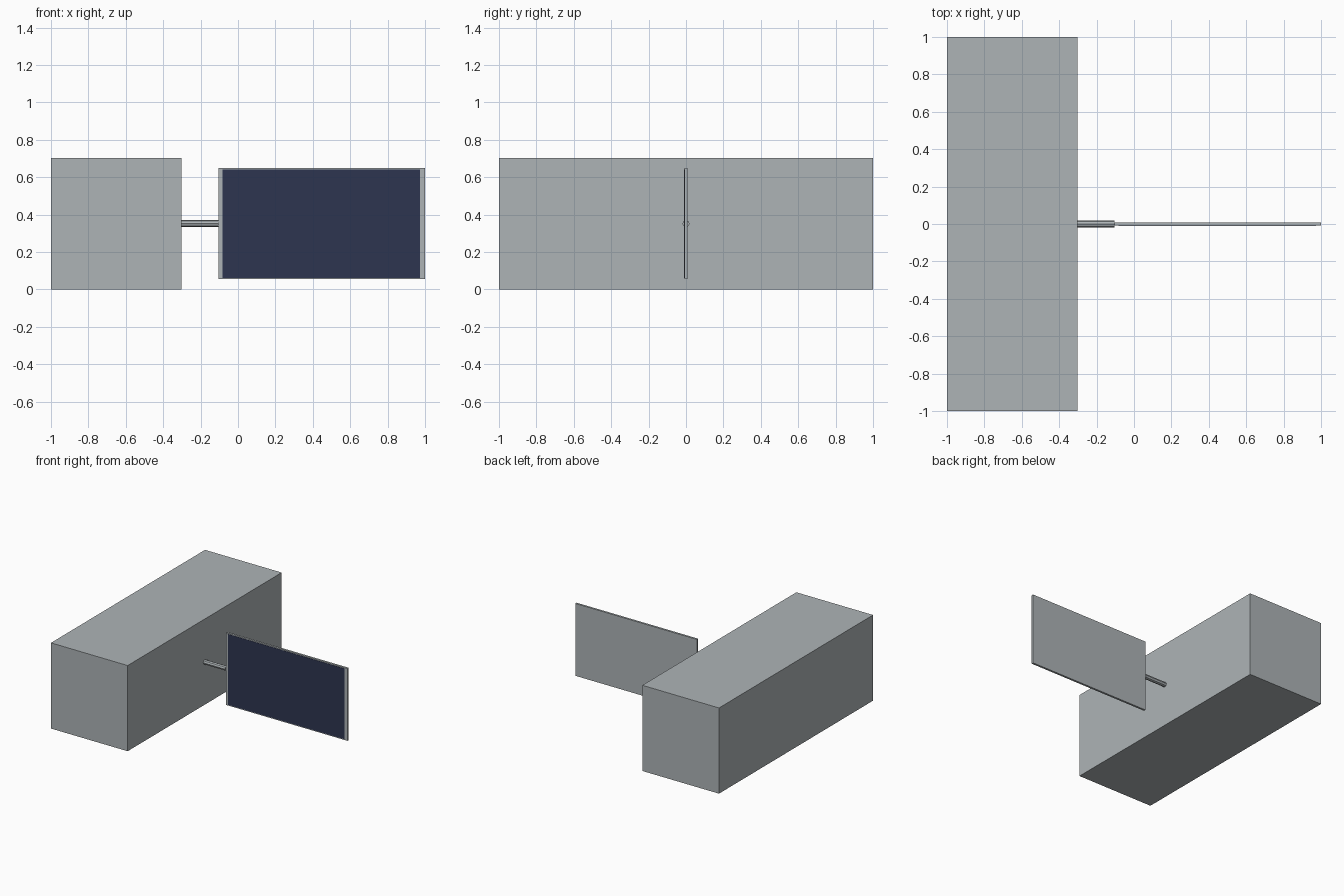
import bpy
from math import pi

if "Cube" in bpy.data.objects:
    bpy.data.objects.remove(bpy.data.objects["Cube"], do_unlink=True)


def material(name, rgb):
    mat = bpy.data.materials.new(name)
    mat.use_nodes = True
    mat.diffuse_color = (*rgb, 1)
    mat.node_tree.nodes["Principled BSDF"].inputs["Base Color"].default_value = (*rgb, 1)
    return mat


def box(name, low, high, mat):
    """Axis-aligned box between two corners."""
    centre = [(a + b) / 2 for a, b in zip(low, high)]
    bpy.ops.mesh.primitive_cube_add(size=1, location=centre)
    obj = bpy.context.object
    obj.name = name
    obj.scale = [b - a for a, b in zip(low, high)]
    bpy.ops.object.transform_apply(location=False, rotation=False, scale=True)
    obj.data.materials.append(mat)
    return obj


grey = material("light grey metal", (0.42, 0.455, 0.47))
navy = material("dark navy cells", (0.027, 0.035, 0.081))

MID_Z = 0.352

# Long main body
box("body", (-1, -1, 0), (-0.303, 1, 2 * MID_Z), grey)

# Arm joining the body to the panel
bpy.ops.mesh.primitive_cylinder_add(vertices=8, radius=0.019, depth=0.2,
                                    location=(-0.205, 0, MID_Z), rotation=(0, pi / 2, 0))
arm = bpy.context.object
arm.name = "panel_arm"
arm.data.materials.append(grey)

# Thin panel with a dark cell sheet on its front
box("panel_frame", (-0.105, -0.008, MID_Z - 0.297), (1, 0.009, MID_Z + 0.297), grey)
box("cell_sheet", (-0.083, -0.01, MID_Z - 0.29), (0.973, -0.007, MID_Z + 0.29), navy)
